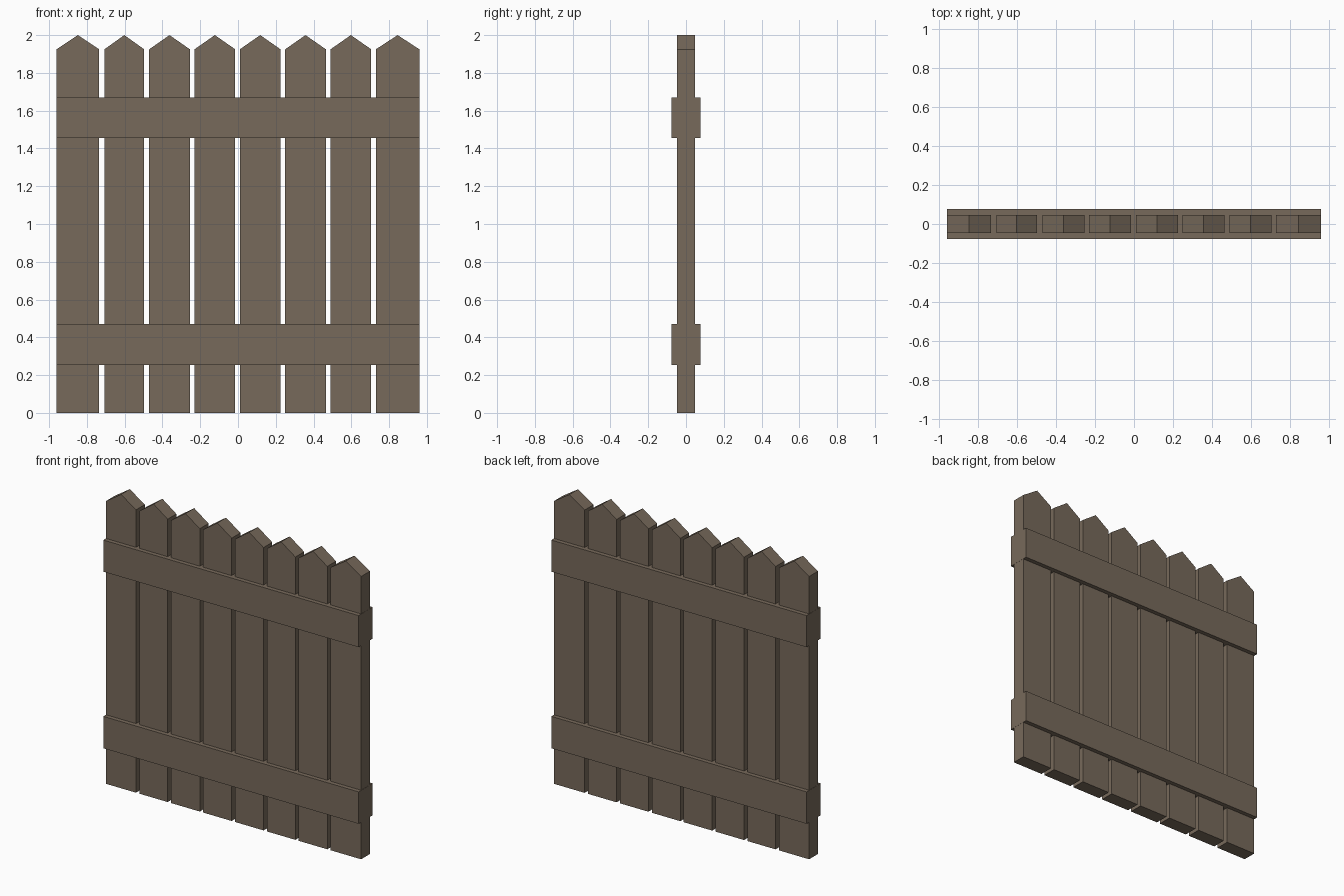
import bpy

if "Cube" in bpy.data.objects:
    bpy.data.objects.remove(bpy.data.objects["Cube"])

wood = bpy.data.materials.new("weathered_wood")
wood.diffuse_color = (0.185, 0.143, 0.104, 1)
wood.use_nodes = True
wood.node_tree.nodes["Principled BSDF"].inputs["Base Color"].default_value = wood.diffuse_color


def extrude_profile(name, profile, half_depth):
    """Extrude an (x, z) outline symmetrically along y."""
    n = len(profile)
    verts = [(x, y, z) for y in (-half_depth, half_depth) for x, z in profile]
    faces = [tuple(range(n)), tuple(reversed(range(n, 2 * n)))]
    faces += [(i, i + n, (i + 1) % n + n, (i + 1) % n) for i in range(n)]
    mesh = bpy.data.meshes.new(name)
    mesh.from_pydata(verts, [], faces)
    mesh.materials.append(wood)
    obj = bpy.data.objects.new(name, mesh)
    bpy.context.collection.objects.link(obj)
    return obj


# Pointed pickets; the two outer ones are slightly wider
edges = [(-0.96, -0.735), (-0.707, -0.497), (-0.47, -0.255), (-0.23, -0.015),
         (0.01, 0.225), (0.25, 0.465), (0.49, 0.705), (0.73, 0.96)]
for i, (a, b) in enumerate(edges):
    outline = [(a, 0), (b, 0), (b, 1.925), ((a + b) / 2, 2.0), (a, 1.925)]
    extrude_profile(f"picket_{i + 1}", outline, 0.047)

# Horizontal rails running through the pickets, proud on both sides
for name, z0, z1 in (("lower_rail", 0.253, 0.47), ("upper_rail", 1.455, 1.67)):
    w = 0.961
    extrude_profile(name, [(-w, z0), (w, z0), (w, z1), (-w, z1)], 0.076)
